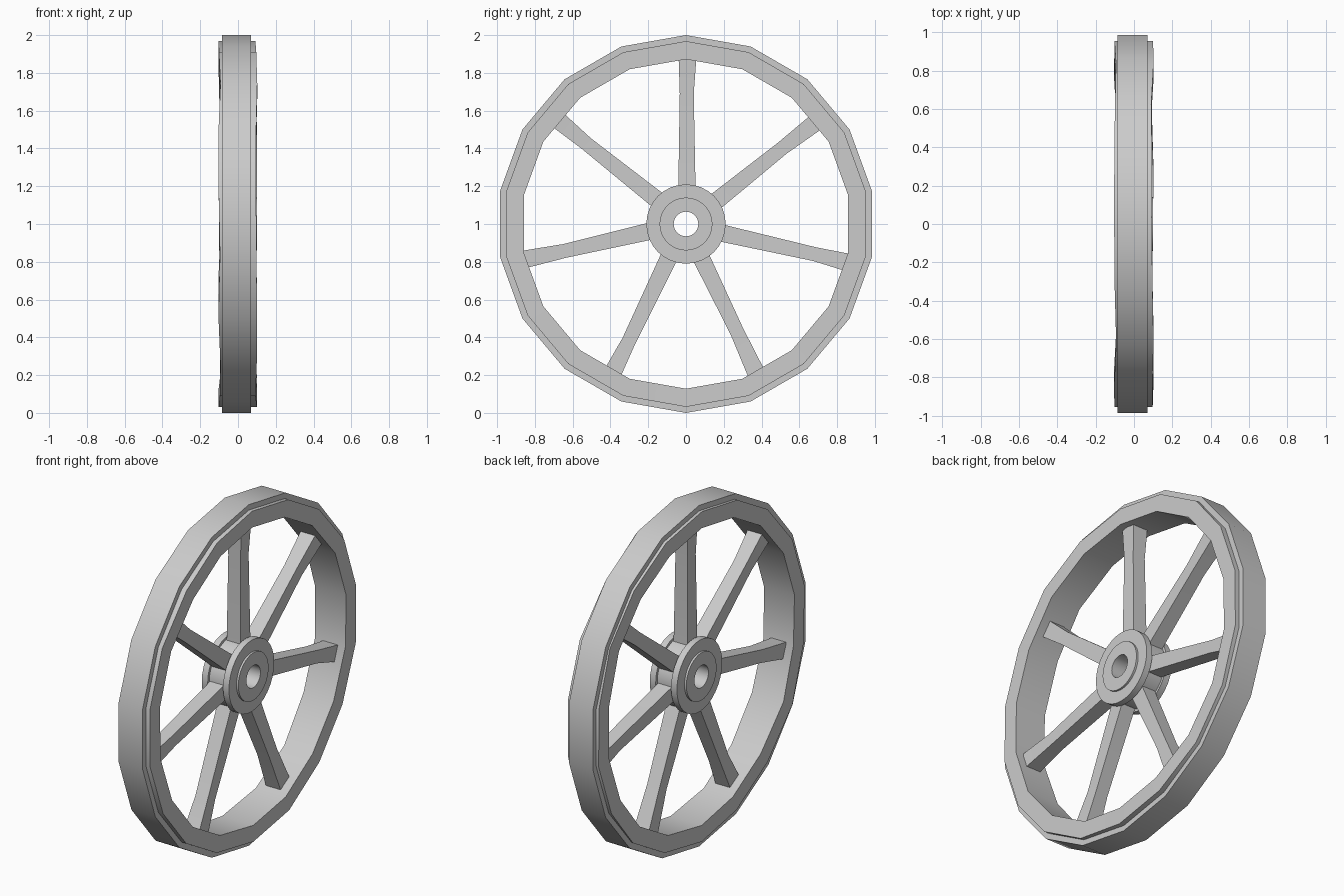
import bpy, bmesh, math, random
from math import sin, cos, tau
from mathutils import Vector

random.seed(4)
cube = bpy.data.objects.get("Cube")
if cube:
    bpy.data.objects.remove(cube, do_unlink=True)

CENTRE = Vector((0, 0, 1))
grey = bpy.data.materials.new("plain grey")
grey.use_nodes = True
colour = (0.6, 0.6, 0.6, 1)
grey.diffuse_color = colour
grey.node_tree.nodes["Principled BSDF"].inputs["Base Color"].default_value = colour


def finish(bm, name):
    bmesh.ops.recalc_face_normals(bm, faces=bm.faces)
    mesh = bpy.data.meshes.new(name)
    bm.to_mesh(mesh)
    bm.free()
    mesh.materials.append(grey)
    obj = bpy.data.objects.new(name, mesh)
    bpy.context.collection.objects.link(obj)
    bpy.ops.object.select_all(action='DESELECT')
    obj.select_set(True)
    bpy.context.view_layer.objects.active = obj
    bpy.ops.object.shade_smooth_by_angle(angle=math.radians(30))
    return obj


def bridge(bm, a, b):
    n = len(a)
    for i in range(n):
        j = (i + 1) % n
        bm.faces.new((a[i], a[j], b[j], b[i]))


def lathe(name, profile, sides, wobble=0):
    """Spin a closed (x, radius) profile around the axle."""
    bm = bmesh.new()
    rings = []
    for s in range(sides):
        t = tau * s / sides
        shift = {side: random.uniform(-wobble, wobble) for side in (True, False)}
        rings.append([bm.verts.new(CENTRE + Vector((x + shift[x > 0], r * sin(t), r * cos(t))))
                      for x, r in profile])
    for s in range(sides):
        bridge(bm, rings[s], rings[(s + 1) % sides])
    return finish(bm, name)


# Rim and the band around it
lathe("rim", [(-0.098, 0.872), (0.096, 0.872), (0.096, 0.968), (-0.098, 0.968)], 18, 0.007)
lathe("outer_band", [(-0.085, 0.95), (0.07, 0.95), (0.07, 1), (-0.085, 1)], 18)

# Hub: barrel, flanges and raised collars around the bore
half = [(0.1, 0.065), (0.1, 0.14), (0.088, 0.14), (0.088, 0.21), (0.05, 0.21), (0.05, 0.195)]
lathe("hub", half + [(-x, r) for x, r in reversed(half)], 32)

# Spokes: square bars with a narrow waist
for k in range(7):
    t = tau * k / 7
    out = Vector((0, sin(t), cos(t)))
    side = Vector((0, cos(t), -sin(t)))
    waist = random.uniform(0.58, 0.7)
    bm = bmesh.new()
    loops = []
    for r, w, d, drift in ((0.17, 0.046, 0.045, 0.005), (waist, 0.037, 0.04, 0.004), (0.88, 0.047, 0.048, 0.008)):
        loops.append([bm.verts.new(CENTRE + out * r + side * (drift + a * w) + Vector((b * d, 0, 0)))
                      for a, b in ((-1, -1), (1, -1), (1, 1), (-1, 1))])
    for a, b in zip(loops, loops[1:]):
        bridge(bm, a, b)
    bm.faces.new(loops[0])
    bm.faces.new(loops[-1])
    finish(bm, f"spoke_{k + 1}")
